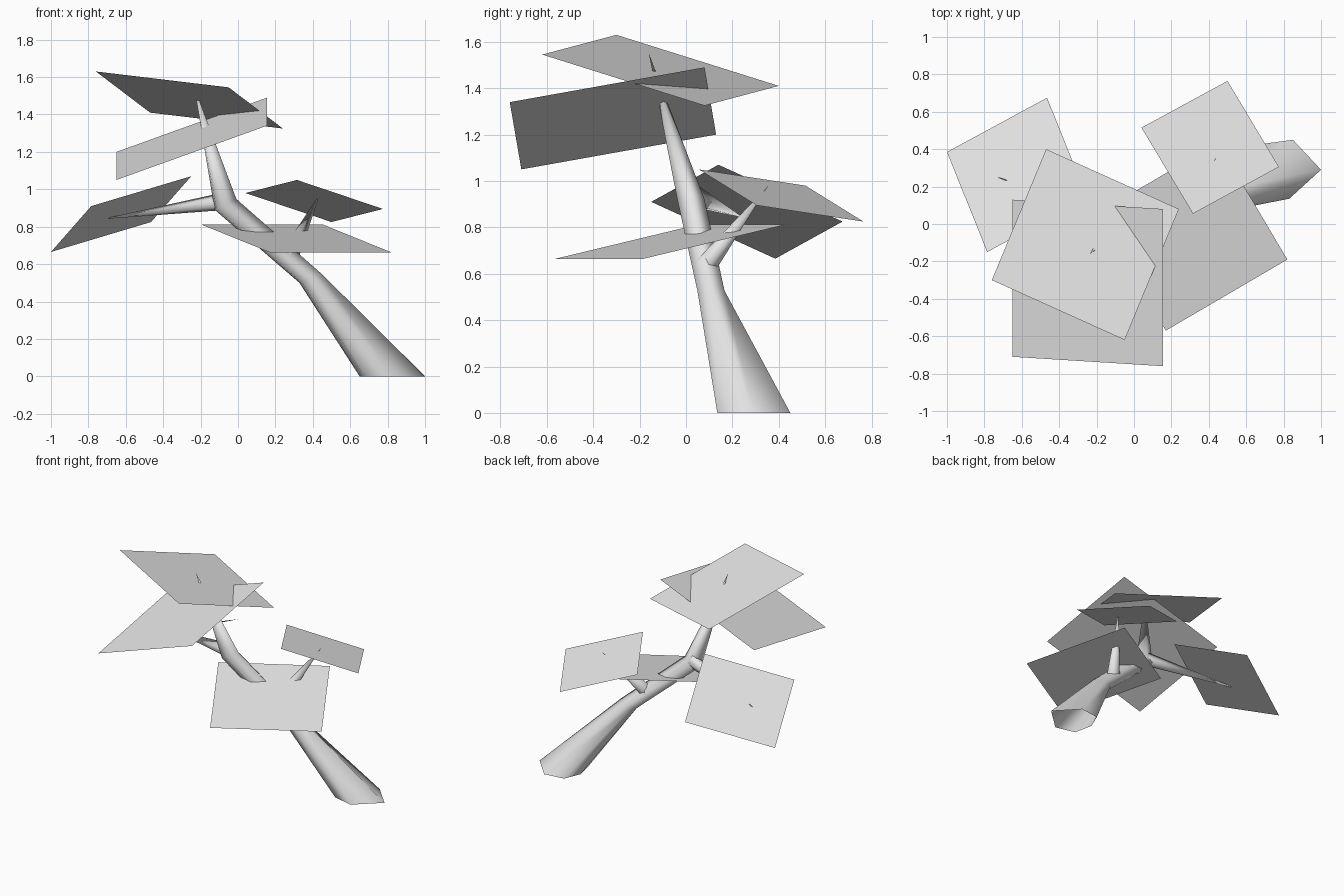
import bpy
import bmesh
from mathutils import Vector

cube = bpy.data.objects.get("Cube")
if cube:
    bpy.data.objects.remove(cube, do_unlink=True)

# One plain grey for wood and foliage
grey = bpy.data.materials.new("plain_grey")
grey.use_nodes = True
GREY = (0.8, 0.8, 0.8, 1)
grey.diffuse_color = GREY
grey.node_tree.nodes["Principled BSDF"].inputs["Base Color"].default_value = GREY

# Uneven six-sided cross-section shared by the trunk and branches
SECTION = [(0.2, 0), (0.05, 0.16), (-0.1, 0.14), (-0.15, 0.02), (-0.12, -0.12), (0.03, -0.155)]


def finish(name, bm, smooth):
    mesh = bpy.data.meshes.new(name)
    bm.to_mesh(mesh)
    bm.free()
    mesh.materials.append(grey)
    for face in mesh.polygons:
        face.use_smooth = smooth
    obj = bpy.data.objects.new(name, mesh)
    bpy.context.collection.objects.link(obj)
    return obj


def limb(name, rings, tip):
    """Open tube through rings of (centre, scale, axis), tapering to a point."""
    bm = bmesh.new()
    loops = []
    for centre, scale, axis in rings:
        turn = Vector((0, 0, 1)).rotation_difference(Vector(axis))
        loops.append([bm.verts.new(Vector(centre) + turn @ Vector((x * scale, y * scale, 0)))
                      for x, y in SECTION])
    end = bm.verts.new(tip)
    count = len(SECTION)
    for low, high in zip(loops, loops[1:]):
        for i in range(count):
            j = (i + 1) % count
            bm.faces.new((low[i], low[j], high[j], high[i]))
    for i in range(count):
        bm.faces.new((loops[-1][i], loops[-1][(i + 1) % count], end))
    return finish(name, bm, True)


def branch(name, root, tip, scale):
    return limb(name, [(root, scale, Vector(tip) - Vector(root))], tip)


def leaf(name, corner, side_a, side_b):
    """Flat card spanned by a corner and its two neighbouring corners."""
    o, a, b = Vector(corner), Vector(side_a), Vector(side_b)
    bm = bmesh.new()
    face = bm.faces.new([bm.verts.new(p) for p in (o, a, a + b - o, b)])
    face.normal_update()
    if face.normal.z < 0:
        face.normal_flip()
    return finish(name, bm, False)


# Leaning trunk and its two side branches
limb("trunk", [((0.8, 0.29, 0), 1, (0, 0, 1)),
               ((0.38, 0.107, 0.52), 0.37, (-0.375, 0, 1)),
               ((-0.075, 0.02, 0.915), 0.37, (-0.5, 0, 1))], (-0.235, -0.16, 1.55))
branch("left_branch", (0.26, 0.08, 0.63), (0.44, 0.355, 0.98), 0.3)
branch("right_branch", (-0.08, 0.03, 0.93), (-0.73, 0.25, 0.84), 0.28)

# Foliage cards
leaf("top_leaf", (-0.76, -0.30, 1.63), (-0.05, -0.62, 1.545), (-0.47, 0.40, 1.41))
leaf("upper_leaf", (0.155, -0.76, 1.34), (0.155, 0.08, 1.49), (-0.65, -0.71, 1.05))
leaf("lower_leaf", (0.82, -0.19, 0.663), (0.45, 0.435, 0.813), (0.17, -0.57, 0.663))
leaf("left_leaf", (0.04, 0.515, 0.98), (0.315, 0.055, 1.05), (0.50, 0.765, 0.825))
leaf("right_leaf", (-1.0, 0.385, 0.665), (-0.785, -0.15, 0.91), (-0.465, 0.675, 0.825))
